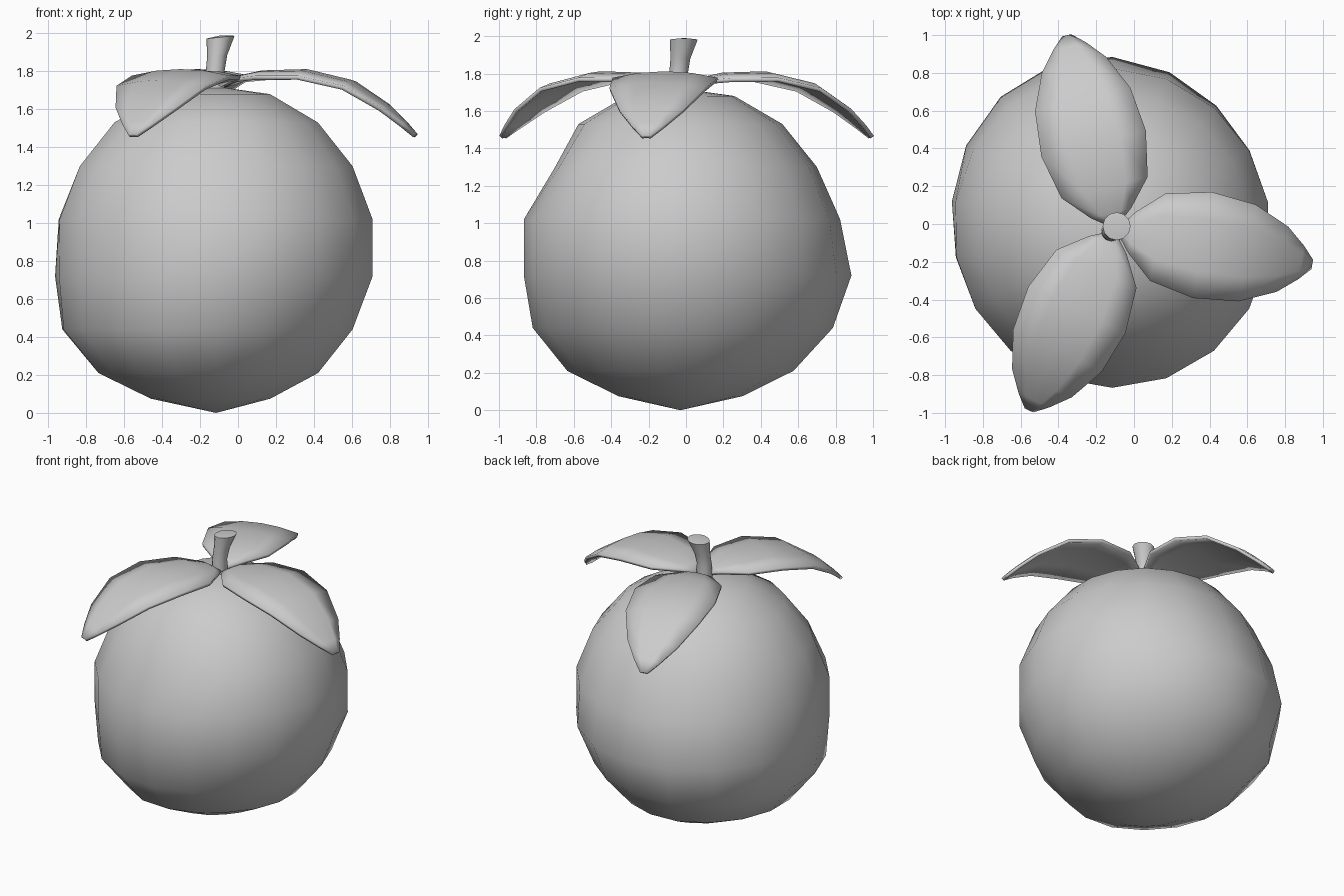
import bpy
from math import sin, cos, pi, radians

if "Cube" in bpy.data.objects:
    bpy.data.objects.remove(bpy.data.objects["Cube"])

CX, CY = -0.115, -0.03


def make(name, verts, faces, angle):
    me = bpy.data.meshes.new(name)
    me.from_pydata(verts, [], faces)
    me.update()
    ob = bpy.data.objects.new(name, me)
    bpy.context.collection.objects.link(ob)
    bpy.ops.object.select_all(action='DESELECT')
    ob.select_set(True)
    bpy.context.view_layer.objects.active = ob
    bpy.ops.object.shade_smooth_by_angle(angle=radians(angle))
    return ob


def loft(name, rings, bottom, top, angle):
    """Skin stacked rings (bottom to top) and close them with two poles."""
    n = len(rings[0])
    verts = [p for r in rings for p in r] + [bottom, top]
    b, t = len(verts) - 2, len(verts) - 1
    last = (len(rings) - 1) * n
    faces = []
    for j in range(n):
        k = (j + 1) % n
        for i in range(len(rings) - 1):
            faces.append((i*n + j, i*n + k, (i+1)*n + k, (i+1)*n + j))
        faces.append((k, j, b))
        faces.append((last + j, last + k, t))
    return make(name, verts, faces, angle)


# Fruit body: 18-sided sphere, slightly lumpy at the lower back and left
profile = [(0.29, 0.075, 0.06), (0.545, 0.21, 0.085), (0.73, 0.44, 0.085), (0.837, 0.72, 0),
           (0.837, 1.02, 0), (0.73, 1.30, 0), (0.545, 1.53, 0), (0.288, 1.68, 0)]
rings = []
for i, (r, z, low) in enumerate(profile):
    ring = []
    for j in range(18):
        a = radians(10 + 20 * j)
        d = low * max(0, min(1, 0.7 - cos(a)))
        if i in (2, 3, 4):
            d += (0.03, 0.09, 0.02)[i - 2] * max(0, cos(a - radians(112))) ** 2
        if i == 5:
            d -= 0.06 * max(0, cos(a - radians(270))) ** 6
        ring.append((CX + (r + d) * cos(a), CY + (r + d) * sin(a), z))
    rings.append(ring)
loft("fruit_body", rings, (CX, CY, 0), (CX, CY, 1.72), 60)

# Stem: leaning and flaring towards the top
path = [(-0.12, -0.04, 1.68, 0.055), (-0.12, -0.04, 1.80, 0.05),
        (-0.11, -0.03, 1.88, 0.053), (-0.092, -0.012, 1.98, 0.074)]
rings = [[(x + r * cos(j * pi / 6), y + r * sin(j * pi / 6), z + 0.1 * r * cos(j * pi / 6))
          for j in range(12)] for x, y, z, r in path]
loft("stem", rings, (-0.12, -0.04, 1.68), (-0.09, -0.01, 1.99), 50)

# Leaves: stations of (distance, half width, height), arched and slightly drooping at the edges
stations = [(0.02, 0.02, 1.735), (0.09, 0.11, 1.775), (0.23, 0.235, 1.805), (0.47, 0.285, 1.812),
            (0.71, 0.26, 1.755), (0.90, 0.175, 1.63), (1.00, 0.09, 1.535), (1.06, 0.025, 1.47)]


def leaf(name, deg):
    a = radians(deg)
    verts, faces = [], []
    for s, w, z in stations:
        for u in (-1, -0.5, 0, 0.5, 1):
            v = u * w
            verts.append((-0.1 + s * cos(a) - v * sin(a), CY + s * sin(a) + v * cos(a),
                          z - 0.12 * w * u * u))
    for i in range(len(stations) - 1):
        for j in range(4):
            p = i * 5 + j
            faces.append((p, p + 5, p + 6, p + 1))
    ob = make(name, verts, faces, 60)
    m = ob.modifiers.new("thickness", 'SOLIDIFY')
    m.thickness = 0.022
    m.offset = -1


leaf("leaf_right", -10)
leaf("leaf_back", 104)
leaf("leaf_front", 244.5)
